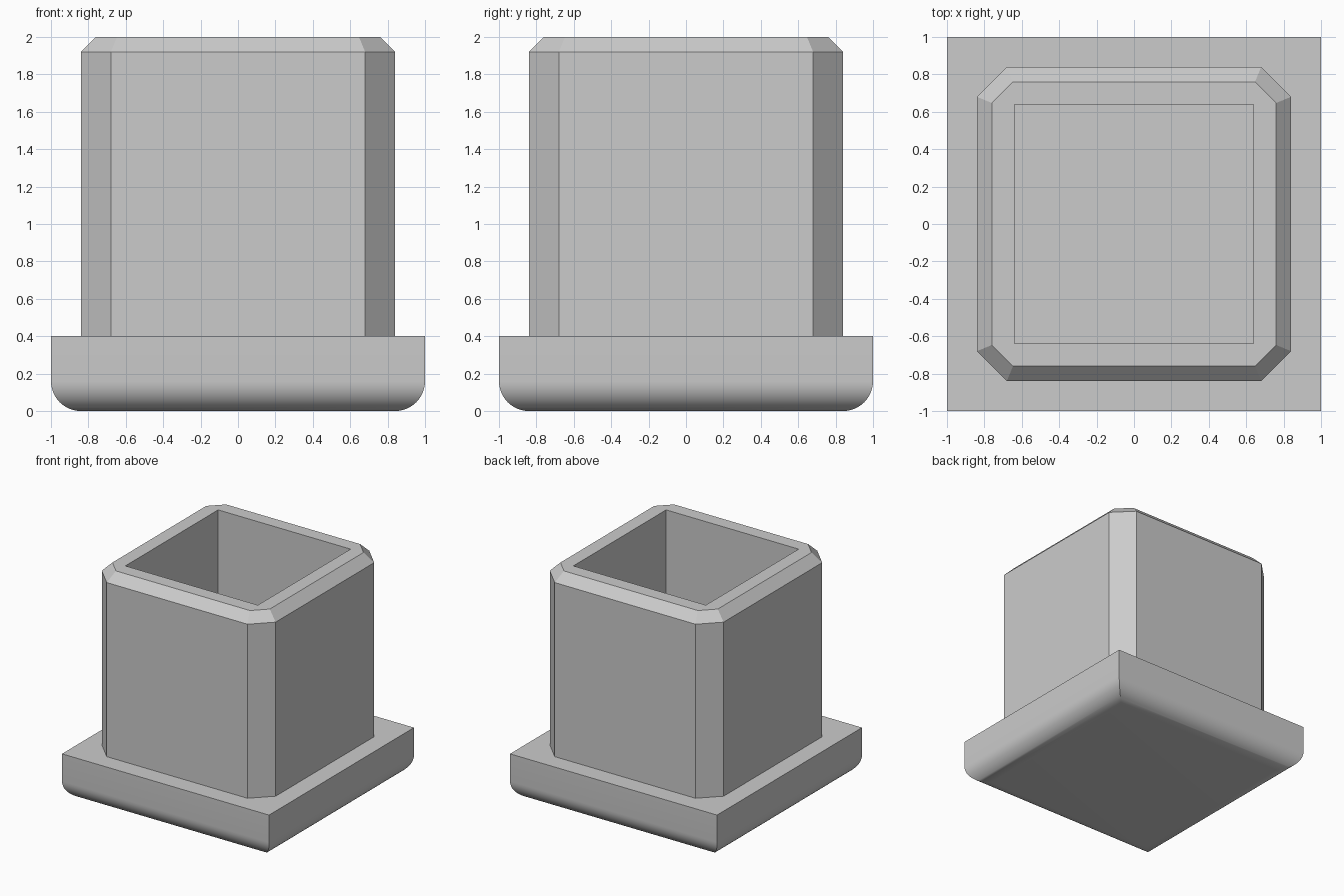
import bpy
import bmesh
from math import sin, cos, pi, tan

cube = bpy.data.objects.get("Cube")
if cube:
    bpy.data.objects.remove(cube, do_unlink=True)

grey = bpy.data.materials.new("light grey")
grey.use_nodes = True
colour = (0.6, 0.6, 0.6, 1)
grey.diffuse_color = colour
grey.node_tree.nodes["Principled BSDF"].inputs["Base Color"].default_value = colour


def square(half):
    return [(half, -half), (half, half), (-half, half), (-half, -half)]


def octagon(half, cut):
    """Square outline with its corners cut off, counter-clockwise."""
    e = half - cut
    return [(e, -half), (half, -e), (half, e), (e, half),
            (-e, half), (-half, e), (-half, -e), (-e, -half)]


def loft(bm, rings):
    """Join rings of equal point count with quads; return the vertex rings."""
    loops = [[bm.verts.new((x, y, z)) for x, y in pts] for pts, z in rings]
    for a, b in zip(loops, loops[1:]):
        n = len(a)
        for i in range(n):
            j = (i + 1) % n
            bm.faces.new((a[i], a[j], b[j], b[i]))
    return loops


def finish(bm, name):
    mesh = bpy.data.meshes.new(name)
    bm.to_mesh(mesh)
    bm.free()
    mesh.materials.append(grey)
    obj = bpy.data.objects.new(name, mesh)
    bpy.context.collection.objects.link(obj)
    bpy.ops.object.select_all(action="DESELECT")
    obj.select_set(True)
    bpy.context.view_layer.objects.active = obj
    bpy.ops.object.shade_smooth_by_angle(angle=pi / 6)
    return obj


# Base plate with rounded lower edges
radius, steps, base_top = 0.16, 12, 0.4
rings = []
for k in range(steps + 1):
    a = pi / 2 * k / steps
    rings.append((square(1 - radius + radius * sin(a)), radius - radius * cos(a)))
rings.append((square(1), base_top))
bm = bmesh.new()
loops = loft(bm, rings)
bm.faces.new(loops[0][::-1])
bm.faces.new(loops[-1])
finish(bm, "base_plate")

# Hollow tube with cut corners and a chamfered rim
half, cut, chamfer, hole = 0.84, 0.16, 0.08, 0.64
rim_cut = cut + chamfer * (tan(pi / 8) - 1)
bm = bmesh.new()
outer = loft(bm, [(octagon(half, cut), base_top),
                  (octagon(half, cut), 2 - chamfer),
                  (octagon(half - chamfer, cut - chamfer * (1 - tan(pi / 8))), 2)])
inner = loft(bm, [(square(hole), 2), (square(hole), base_top)])

# Flat rim: a triangle at each cut corner and a quad along each side
rim, mouth = outer[-1], inner[0]
for i in range(4):
    p, q, r = rim[2 * i], rim[2 * i + 1], rim[(2 * i + 2) % 8]
    bm.faces.new((p, q, mouth[i]))
    bm.faces.new((q, r, mouth[(i + 1) % 4], mouth[i]))
finish(bm, "square_tube")
